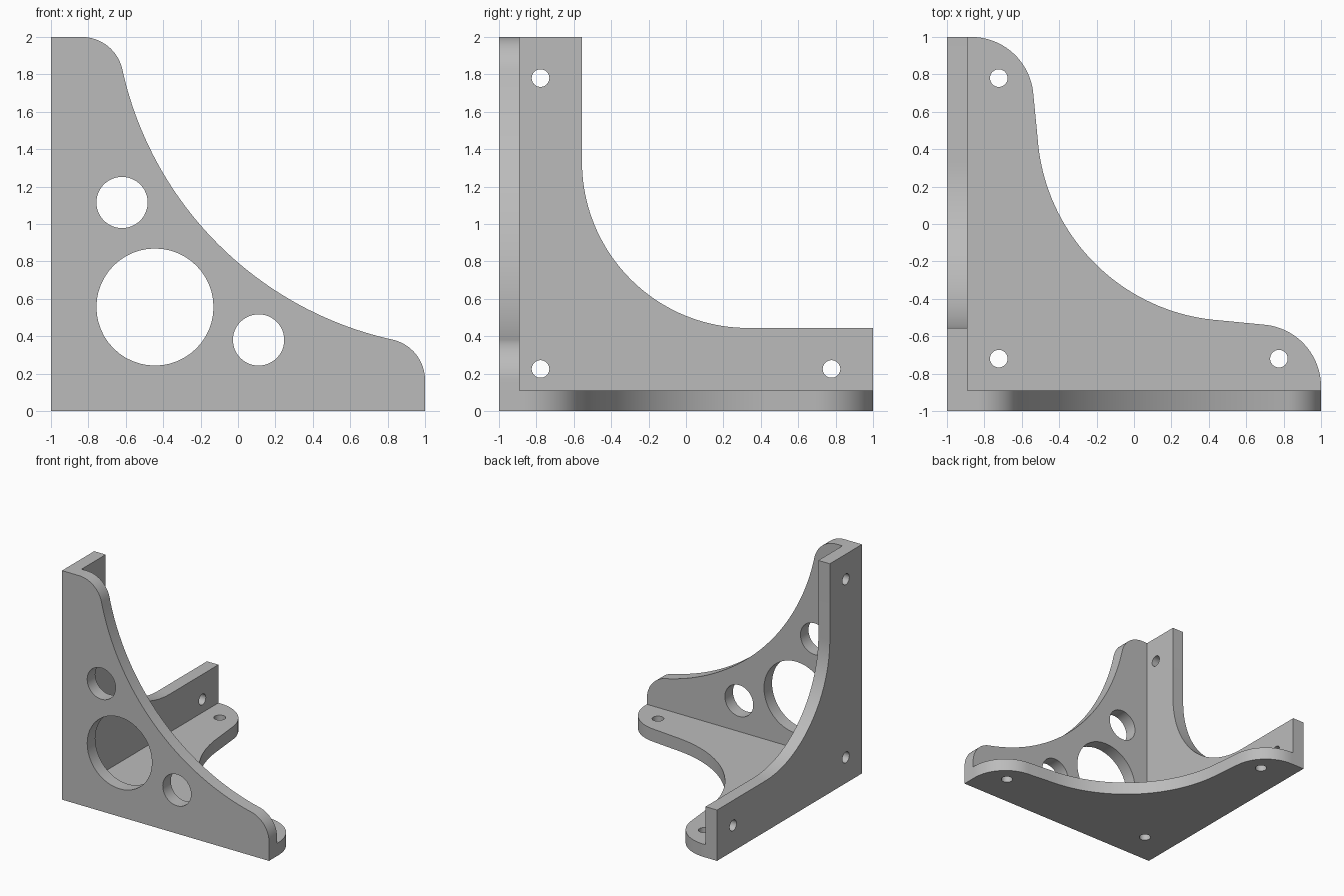
import bpy
import bmesh
from math import radians, cos, sin
from mathutils import Vector

if "Cube" in bpy.data.objects:
    bpy.data.objects.remove(bpy.data.objects["Cube"], do_unlink=True)

THICK = 0.111

grey = bpy.data.materials.new("plain_grey")
grey.use_nodes = True
colour = (0.5, 0.5, 0.5, 1)
grey.diffuse_color = colour
grey.node_tree.nodes["Principled BSDF"].inputs["Base Color"].default_value = colour


def arc(cx, cy, r, start, end, n):
    steps = [radians(start + (end - start) * i / n) for i in range(n + 1)]
    return [(cx + r * cos(a), cy + r * sin(a)) for a in steps]


def mirrored(half):
    """Close a corner outline by reflecting its upper half about the diagonal."""
    return [(0, 0), (0, 2)] + half + [(v, u) for u, v in reversed(half[:-1])] + [(2, 0)]


def solid(name, outline, place, low, high):
    """Extrude an outline between two depths; place maps (u, v, depth) to space."""
    bm = bmesh.new()
    face = bm.faces.new([bm.verts.new(place(u, v, low)) for u, v in outline])
    shift = Vector(place(0, 0, high)) - Vector(place(0, 0, low))
    made = bmesh.ops.extrude_face_region(bm, geom=[face], use_keep_orig=True)
    verts = [g for g in made["geom"] if isinstance(g, bmesh.types.BMVert)]
    bmesh.ops.translate(bm, verts=verts, vec=shift)
    bmesh.ops.recalc_face_normals(bm, faces=bm.faces)
    mesh = bpy.data.meshes.new(name)
    bm.to_mesh(mesh)
    bm.free()
    mesh.materials.append(grey)
    obj = bpy.data.objects.new(name, mesh)
    bpy.context.collection.objects.link(obj)
    return obj


def combine(target, other, operation):
    mod = target.modifiers.new(operation.lower(), 'BOOLEAN')
    mod.object, mod.operation, mod.solver = other, operation, 'EXACT'
    bpy.context.view_layer.objects.active = target
    bpy.ops.object.modifier_apply(modifier=mod.name)
    bpy.data.objects.remove(other, do_unlink=True)


def plate(name, half, place, holes):
    obj = solid(name, mirrored(half), place, 0, THICK)
    for u, v, r in holes:
        ring = arc(u, v, r, 0, 360, 48)[:-1]
        combine(obj, solid("hole_cutter", ring, place, -0.05, THICK + 0.05), 'DIFFERENCE')
    return obj


def on_front(u, v, w):
    return (u - 1, w - 1, v)


def on_side(u, v, w):
    return (w - 1, u - 1, v)


def on_base(u, v, w):
    return (u - 1, v - 1, w)


# Screw holes shared by the wall plate and the base plate
SCREW = 0.047

# Front gusset with a large and two small lightening holes
bracket = plate("corner_bracket",
                arc(0.165, 1.778, 0.222, 90, 12.45, 16) + arc(2.235, 2.235, 1.898, 192.45, 225, 20)[1:],
                on_front, [(0.556, 0.556, 0.313), (0.38, 1.115, 0.137), (1.11, 0.38, 0.137)])

# Wall plate with square ends
wall = plate("wall_plate", [(0.444, 2)] + arc(1.333, 1.333, 0.889, 180, 225, 20),
             on_side, [(0.222, 1.78, SCREW), (0.222, 0.225, SCREW), (1.778, 0.225, SCREW)])

# Base plate with rounded ends
base = plate("base_plate",
             arc(0.13, 1.667, 0.333, 90, 4, 20) + arc(1.534, 1.534, 1.052, 184, 225, 20),
             on_base, [(0.277, 1.78, SCREW), (0.277, 0.28, SCREW), (1.775, 0.28, SCREW)])

# Join into one solid
combine(bracket, wall, 'UNION')
combine(bracket, base, 'UNION')

bpy.ops.object.select_all(action='DESELECT')
bracket.select_set(True)
bpy.context.view_layer.objects.active = bracket
bpy.ops.object.shade_smooth_by_angle(angle=radians(30))
